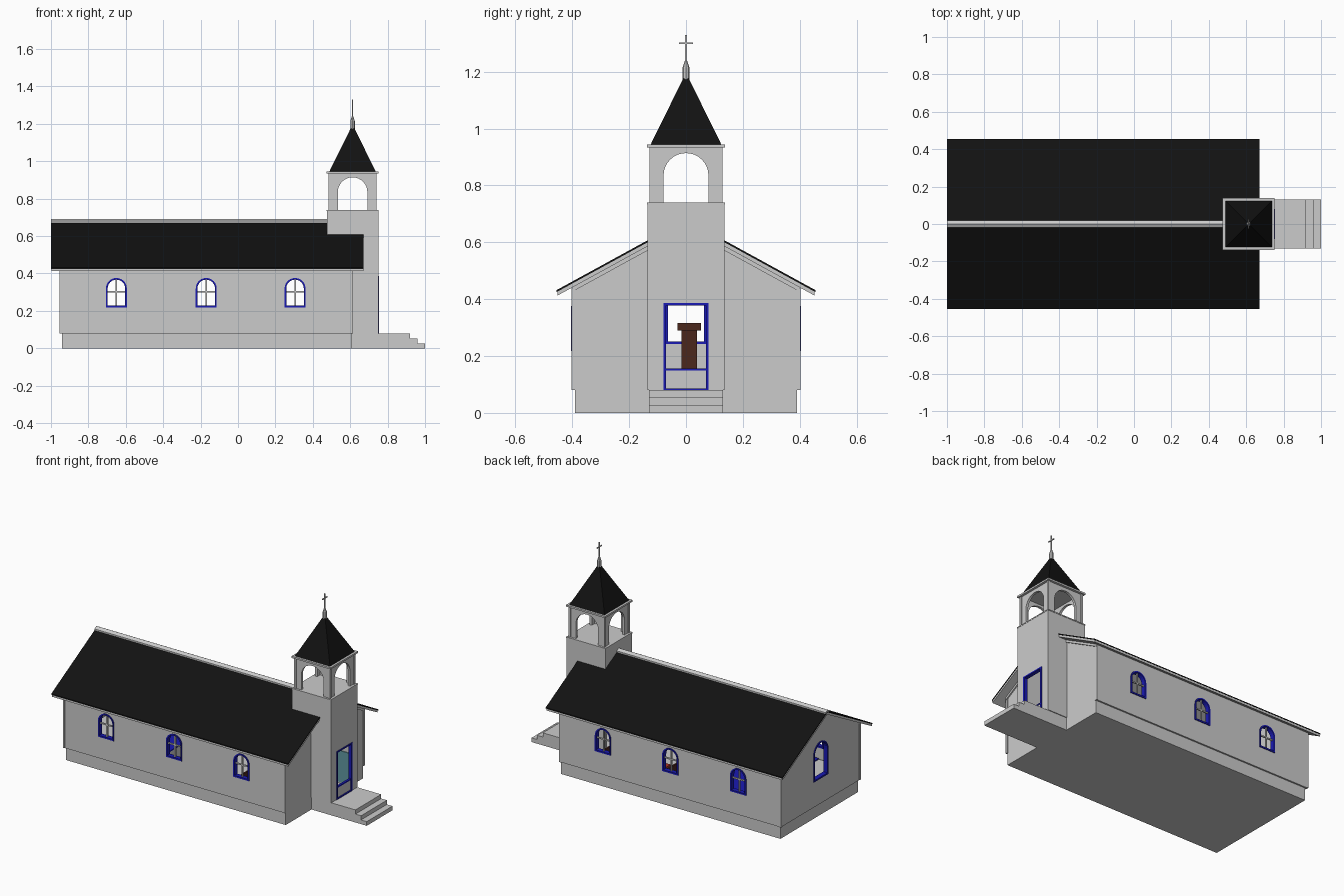
import bpy, bmesh, math

if "Cube" in bpy.data.objects:
    bpy.data.objects.remove(bpy.data.objects["Cube"])


def material(name, rgb):
    m = bpy.data.materials.new(name)
    m.diffuse_color = (*rgb, 1)
    m.use_nodes = True
    m.node_tree.nodes["Principled BSDF"].inputs["Base Color"].default_value = m.diffuse_color
    return m


BLACK = material("black", (0.006, 0.006, 0.006))
BLUE = material("blue", (0.01, 0.01, 0.45))
BROWN = material("brown", (0.07, 0.02, 0.012))
RED = material("red", (0.4, 0.03, 0.02))
TEAL = material("teal", (0.12, 0.32, 0.36))


def finish(name, bm, mat=None):
    bmesh.ops.recalc_face_normals(bm, faces=bm.faces)
    me = bpy.data.meshes.new(name)
    bm.to_mesh(me)
    bm.free()
    if mat:
        me.materials.append(mat)
    ob = bpy.data.objects.new(name, me)
    bpy.context.collection.objects.link(ob)
    return ob


def place(axis, t, u, v):
    return (t, u, v) if axis == 'x' else (u, t, v)


def prism(name, pts, axis, a, b, mat=None):
    bm = bmesh.new()
    lo, hi = [[bm.verts.new(place(axis, t, *p)) for p in pts] for t in (a, b)]
    bm.faces.new(lo)
    bm.faces.new(hi)
    for i in range(len(pts)):
        j = (i + 1) % len(pts)
        bm.faces.new((lo[i], lo[j], hi[j], hi[i]))
    return finish(name, bm, mat)


def box(name, x, y, z, mat=None):
    return prism(name, [(y[0], z[0]), (y[1], z[0]), (y[1], z[1]), (y[0], z[1])], 'x', x[0], x[1], mat)


def ring(name, outer, inner, axis, a, b, mat):
    bm = bmesh.new()
    loops = [[bm.verts.new(place(axis, t, *p)) for p in pts]
             for pts, t in ((outer, a), (outer, b), (inner, b), (inner, a))]
    for k in range(4):
        p, q = loops[k], loops[(k + 1) % 4]
        for i in range(len(p)):
            j = (i + 1) % len(p)
            bm.faces.new((p[i], p[j], q[j], q[i]))
    return finish(name, bm, mat)


def arch(c, w, z0, z1, n=12):
    s = z1 - w
    return [(c - w, z0), (c + w, z0)] + [
        (c + w * math.cos(math.pi * i / n), s + w * math.sin(math.pi * i / n)) for i in range(n + 1)]


def cut(ob, *cutters):
    for c in cutters:
        c.hide_render = True
        c.hide_viewport = True
        c.display_type = 'WIRE'
        m = ob.modifiers.new(c.name, 'BOOLEAN')
        m.operation = 'DIFFERENCE'
        m.solver = 'EXACT'
        m.object = c


def lathe(name, profile, n, x):
    bm = bmesh.new()
    rows = [[bm.verts.new((x + r * math.cos(2 * math.pi * i / n), r * math.sin(2 * math.pi * i / n), z))
             for i in range(n)] for r, z in profile]
    for p, q in zip(rows, rows[1:]):
        for i in range(n):
            bm.faces.new((p[i], p[(i + 1) % n], q[(i + 1) % n], q[i]))
    bm.faces.new(rows[0])
    bm.faces.new(rows[-1])
    return finish(name, bm)


TX = 0.6125                      # tower centre
WIN = (-0.65, -0.17, 0.305)      # side window centres
SLOPE = 0.547


def roof_z(y, top):
    return top - SLOPE * abs(y)


# Foundation, porch and steps
box("foundation", (-0.94, 0.61), (-0.39, 0.39), (0, 0.08))
for i, x in enumerate((0.92, 0.96, 1.0)):
    box(f"porch_step_{i}", (0.6, x), (-0.13, 0.13), (0, 0.08 - 0.0267 * i))

# Nave walls with window openings
walls = prism("nave_walls", [(-0.4, 0.08), (0.4, 0.08), (0.4, roof_z(0.4, 0.662)), (0, 0.662),
                             (-0.4, roof_z(0.4, 0.662))], 'x', -0.95, 0.61)
cut(walls, box("nave_hollow", (-0.93, 0.59), (-0.38, 0.38), (0, 1)),
    box("nave_entry_cut", (0.57, 0.63), (-0.12, 0.12), (0.05, 0.5)),
    prism("rear_window_cut", arch(0, 0.07, 0.245, 0.475), 'x', -1, -0.9),
    *[prism(f"side_window_cut_{i}", arch(x, 0.053, 0.222, 0.373), 'y', -0.5, 0.5)
      for i, x in enumerate(WIN)])

# Window frames and mullions
for s in (-1, 1):
    for i, x in enumerate(WIN):
        ring(f"side_window_frame_{i}", arch(x, 0.056, 0.218, 0.376), arch(x, 0.047, 0.228, 0.367),
             'y', s * 0.375, s * 0.405, BLUE)
        box(f"mullion_{i}", (x - 0.004, x + 0.004), sorted((s * 0.385, s * 0.395)), (0.222, 0.37))
        box(f"crossbar_{i}", (x - 0.05, x + 0.05), sorted((s * 0.386, s * 0.394)), (0.299, 0.307))
ring("rear_window_frame", arch(0, 0.073, 0.242, 0.478), arch(0, 0.064, 0.252, 0.469),
     'x', -0.955, -0.925, BLUE)

# Corner boards
for s in (-1, 1):
    for x in (-0.948, 0.608):
        box("corner_board", (x - 0.006, x + 0.006), sorted((s * 0.388, s * 0.403)), (0.08, 0.44))

# Roof: grey deck with black covering, and ridge cap
for s in (-1, 1):
    def band(y0, y1, lo, hi):
        return [(s * y0, roof_z(y0, lo)), (s * y1, roof_z(y1, lo)),
                (s * y1, roof_z(y1, hi)), (s * y0, roof_z(y0, hi))]
    prism("roof_deck", band(0, 0.452, 0.660, 0.674), 'x', -0.998, 0.67)
    prism("roof_covering", band(0, 0.455, 0.674, 0.681), 'x', -1, 0.672, BLACK)
    prism("rake_trim", band(0, 0.40, 0.645, 0.660), 'x', 0.60, 0.618)
    prism("ridge_cap", band(0, 0.02, 0.679, 0.691), 'x', -1, 0.48)

# Tower shaft with doorway
tower = box("tower", (0.475, 0.75), (-0.135, 0.135), (0.08, 0.735))
cut(tower, box("tower_hollow", (0.4, 0.735), (-0.12, 0.12), (0.05, 0.55)),
    box("door_cut", (0.7, 0.8), (-0.078, 0.078), (0.05, 0.384)))
box("tower_cap", (TX - 0.139, TX + 0.139), (-0.137, 0.137), (0.733, 0.74))


def rect(w, z0, z1):
    return [(-w, z0), (w, z0), (w, z1), (-w, z1)]


# Door frame, kick panel and vestibule lining
ring("door_frame", rect(0.08, 0.08, 0.387), rect(0.07, 0.086, 0.378), 'x', 0.73, 0.754, BLUE)
box("door_rail", (0.735, 0.75), (-0.072, 0.072), (0.15, 0.157), BLUE)
box("door_kick_panel", (0.738, 0.746), (-0.072, 0.072), (0.084, 0.152))
box("vestibule_lining", (0.5, 0.734), (0.114, 0.12), (0.09, 0.29), TEAL)

# Belfry with arched openings on all four sides
belfry = box("belfry", (TX - 0.123, TX + 0.123), (-0.123, 0.123), (0.738, 0.936))
cut(belfry, box("belfry_hollow", (TX - 0.108, TX + 0.108), (-0.108, 0.108), (0.70, 0.928)),
    prism("belfry_arch_cut_x", arch(0, 0.079, 0.70, 0.914, 16), 'x', 0.4, 0.8),
    prism("belfry_arch_cut_y", arch(TX, 0.079, 0.70, 0.914, 16), 'y', -0.2, 0.2))
for sx in (-1, 1):
    for sy in (-1, 1):
        cx, cy = TX + sx * 0.121, sy * 0.121
        box("belfry_corner_post", (cx - 0.007, cx + 0.007), (cy - 0.007, cy + 0.007), (0.74, 0.936))
box("belfry_cornice", (TX - 0.138, TX + 0.138), (-0.138, 0.138), (0.934, 0.945))

# Spire, finial and cross
bm = bmesh.new()
base, top = [[bm.verts.new((TX + h * a, h * b, z)) for a, b in ((-1, -1), (1, -1), (1, 1), (-1, 1))]
             for h, z in ((0.124, 0.945), (0.009, 1.178))]
bm.faces.new(base)
bm.faces.new(top)
for i in range(4):
    j = (i + 1) % 4
    bm.faces.new((base[i], base[j], top[j], top[i]))
finish("spire", bm, BLACK)
lathe("finial", [(0.012, 1.165), (0.012, 1.215), (0.004, 1.24)], 8, TX)
box("cross_upright", (TX - 0.003, TX + 0.003), (-0.003, 0.003), (1.235, 1.33))
box("cross_arm", (TX - 0.003, TX + 0.003), (-0.025, 0.025), (1.297, 1.303))

# Interior: stage, pulpit and pews
box("stage", (-0.92, -0.33), (-0.37, 0.37), (0.08, 0.148))
box("stage_carpet", (-0.68, -0.33), (-0.37, 0.37), (0.148, 0.154), BLUE)
box("pulpit_body", (-0.48, -0.43), (-0.015, 0.038), (0.154, 0.292), BROWN)
box("pulpit_top", (-0.49, -0.42), (-0.03, 0.052), (0.29, 0.317), BROWN)
for s in (-1, 1):
    for i in range(4):
        x = -0.14 + i * 0.15
        y = sorted((s * 0.14, s * 0.35))
        box(f"pew_seat_{i}", (x, x + 0.06), y, (0.08, 0.125), RED)
        box(f"pew_back_{i}", (x + 0.06, x + 0.07), y, (0.08, 0.18), BROWN)
